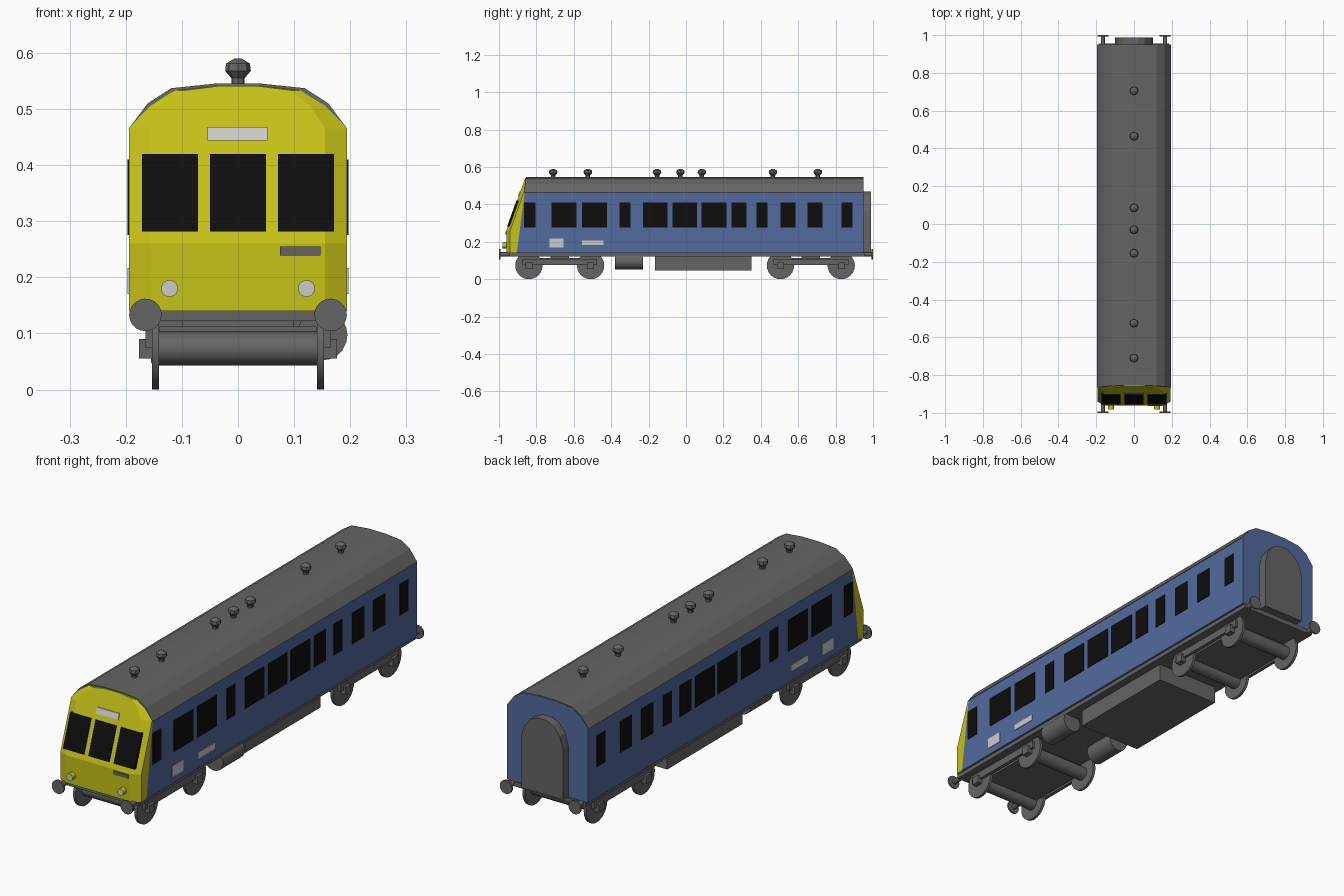
import bpy, bmesh, math
from mathutils import Matrix

if "Cube" in bpy.data.objects:
    bpy.data.objects.remove(bpy.data.objects["Cube"])


def material(name, r, g, b):
    m = bpy.data.materials.new(name)
    m.diffuse_color = (r, g, b, 1)
    m.use_nodes = True
    m.node_tree.nodes["Principled BSDF"].inputs["Base Color"].default_value = m.diffuse_color
    return m


YELLOW = material("yellow", 0.56, 0.54, 0.008)
BLUE = material("blue", 0.085, 0.145, 0.34)
BLACK = material("black", 0.004, 0.004, 0.004)
LIGHT = material("light_grey", 0.55, 0.55, 0.55)
GREY = material("dark_grey", 0.13, 0.13, 0.13)


def finish(name, bm, mat):
    bmesh.ops.recalc_face_normals(bm, faces=bm.faces)
    me = bpy.data.meshes.new(name)
    bm.to_mesh(me)
    bm.free()
    me.materials.append(mat)
    ob = bpy.data.objects.new(name, me)
    bpy.context.collection.objects.link(ob)
    return ob


def loft(name, half, rings, mat):
    """Skin a symmetric half profile through rings of (x scale, y function)."""
    bm = bmesh.new()
    full = half + [(-x, z) for x, z in reversed(half)]
    n = len(full)
    rows = [[bm.verts.new((x * k, y(z), z)) for x, z in full] for k, y in rings]
    for a, b in zip(rows, rows[1:]):
        for i in range(n):
            j = (i + 1) % n
            bm.faces.new((a[i], a[j], b[j], b[i]))
    for r in (rows[0], rows[-1]):
        for i in range(n // 2 - 1):
            bm.faces.new((r[i], r[i + 1], r[n - 2 - i], r[n - 1 - i]))
    return finish(name, bm, mat)


def box(name, x0, x1, y0, y1, z0, z1, mat=GREY):
    bm = bmesh.new()
    bmesh.ops.create_cube(bm, size=1)
    for v in bm.verts:
        v.co = ((x0 + x1) / 2 + v.co.x * (x1 - x0),
                (y0 + y1) / 2 + v.co.y * (y1 - y0),
                (z0 + z1) / 2 + v.co.z * (z1 - z0))
    return finish(name, bm, mat)


def cyl(name, axis, x, y, z, r, length, mat=GREY, sides=20):
    bm = bmesh.new()
    bmesh.ops.create_cone(bm, cap_ends=True, segments=sides, radius1=r, radius2=r, depth=length)
    rot = Matrix.Rotation(math.pi / 2, 4, 'Y' if axis == 'x' else 'X')
    bm.transform(Matrix.Translation((x, y, z)) @ rot)
    ob = finish(name, bm, mat)
    for p in ob.data.polygons:
        p.use_smooth = len(p.vertices) == 4
    for e in ob.data.edges:
        a, b = (ob.data.vertices[i].co for i in e.vertices)
        along = abs(a.x - b.x) if axis == 'x' else abs(a.y - b.y)
        e.use_edge_sharp = along < length * 0.5
    return ob


def nose(z):      # raked cab front
    return -0.96 + max(0, z - 0.26) * 0.357


def seam(z):      # join between cab and coach body
    return -0.905 + (z - 0.14) * 0.132


# Body shell, cab and roof
roof_line = [(0.16, 0.506), (0.118, 0.533), (0.042, 0.541)]
section = [(0.194, 0.14), (0.194, 0.26), (0.194, 0.465)] + roof_line
loft("coach_body", section, [(1, seam), (1, lambda z: 0.95)], BLUE)
loft("cab_front", section, [(1, seam), (1, lambda z: min(nose(z) + 0.02, seam(z) - 0.002)),
                            (0.8, nose)], YELLOW)
roof_half = [(0.196, 0.463)] + [(x + 0.001, z + 0.004) for x, z in roof_line]
loft("roof", roof_half, [(1, lambda z: seam(z) - 0.004), (1, lambda z: 0.949)], GREY)

# Rear gangway
arch = [(0.1, 0.145), (0.1, 0.365), (0.086, 0.415), (0.056, 0.452), (0.02, 0.468)]
loft("gangway", arch, [(1, lambda z: 0.94), (1, lambda z: 0.988)], GREY)

# Side windows and panels, both sides
windows = [(-.865, -.805), (-.72, -.585), (-.557, -.423), (-.355, -.297), (-.23, -.10),
           (-.073, .06), (.083, .217), (.243, .323), (.377, .436), (.505, .586),
           (.65, .73), (.832, .89)]
for s in (-1, 1):
    xs = sorted((s * 0.185, s * 0.1965))
    for y0, y1 in windows:
        box("side_window", *xs, y0, y1, 0.275, 0.41, BLACK)
    box("side_panel", *xs, -0.73, -0.655, 0.17, 0.217, LIGHT)
    box("side_stripe", *xs, -0.555, -0.44, 0.182, 0.208, LIGHT)


# Panels lying on the cab front
def cab_panel(name, x0, x1, z0, z1, mat):
    ob = box(name, x0, x1, -0.004, 0.02, z0, z1, mat)
    for v in ob.data.vertices:
        v.co.y += nose(v.co.z)


for c in (-0.1215, 0, 0.1215):
    cab_panel("cab_window", c - 0.05, c + 0.05, 0.282, 0.42, BLACK)
cab_panel("destination_sign", -0.054, 0.053, 0.444, 0.468, LIGHT)
cab_panel("cab_plate", 0.075, 0.147, 0.239, 0.255, GREY)

# Roof ventilators
for y in (-0.71, -0.525, -0.155, -0.03, 0.085, 0.465, 0.705):
    bm = bmesh.new()
    prof = [(0.012, 0.535), (0.012, 0.555), (0.023, 0.568), (0.021, 0.581), (0.006, 0.59)]
    rows = [[bm.verts.new((r * math.cos(i * math.pi / 4), y + r * math.sin(i * math.pi / 4), z))
             for i in range(8)] for r, z in prof]
    for a, b in zip(rows, rows[1:]):
        for i in range(8):
            bm.faces.new((a[i], a[(i + 1) % 8], b[(i + 1) % 8], b[i]))
    bm.faces.new(rows[0])
    bm.faces.new(rows[-1])
    finish("roof_vent", bm, GREY)

# Underframe and equipment
box("underframe", -0.185, 0.185, -0.945, 0.955, 0.122, 0.142)
box("engine_box", -0.155, 0.15, -0.165, 0.35, 0.047, 0.13)
cyl("tank", 'y', 0.15, -0.305, 0.097, 0.045, 0.15)
cyl("tank", 'y', -0.105, -0.305, 0.097, 0.045, 0.15)

# Buffers and headlights
for s in (-1, 1):
    for e in (-1, 1):
        cyl("buffer_head", 'y', s * 0.165, e * 0.996, 0.133, 0.029, 0.008)
        cyl("buffer_shank", 'y', s * 0.165, e * 0.965, 0.133, 0.011, 0.06, sides=12)
    cyl("headlight_rim", 'y', s * 0.122, -0.965, 0.18, 0.015, 0.03, YELLOW)
    cyl("headlight_lens", 'y', s * 0.122, -0.98, 0.18, 0.0145, 0.003, LIGHT)

# Bogies
for pair in ((-0.84, -0.51), (0.505, 0.83)):
    mid = sum(pair) / 2
    box("bogie_block", -0.14, 0.14, mid - 0.165, mid + 0.165, 0.075, 0.112)
    box("bogie_pivot", -0.1, 0.1, mid - 0.05, mid + 0.05, 0.1, 0.13)
    for s in (-1, 1):
        xs = sorted((s * 0.15, s * 0.165))
        box("bogie_side_frame", *xs, mid - 0.2, mid + 0.2, 0.075, 0.108)
        for y in pair:
            cyl("wheel", 'x', s * 0.147, y, 0.073, 0.073, 0.012, sides=24)
            xb = sorted((s * 0.15, s * 0.176))
            box("axle_box", *xb, y - 0.018, y + 0.018, 0.055, 0.09)
    for y in pair:
        cyl("axle", 'x', 0, y, 0.073, 0.03, 0.29, sides=16)
